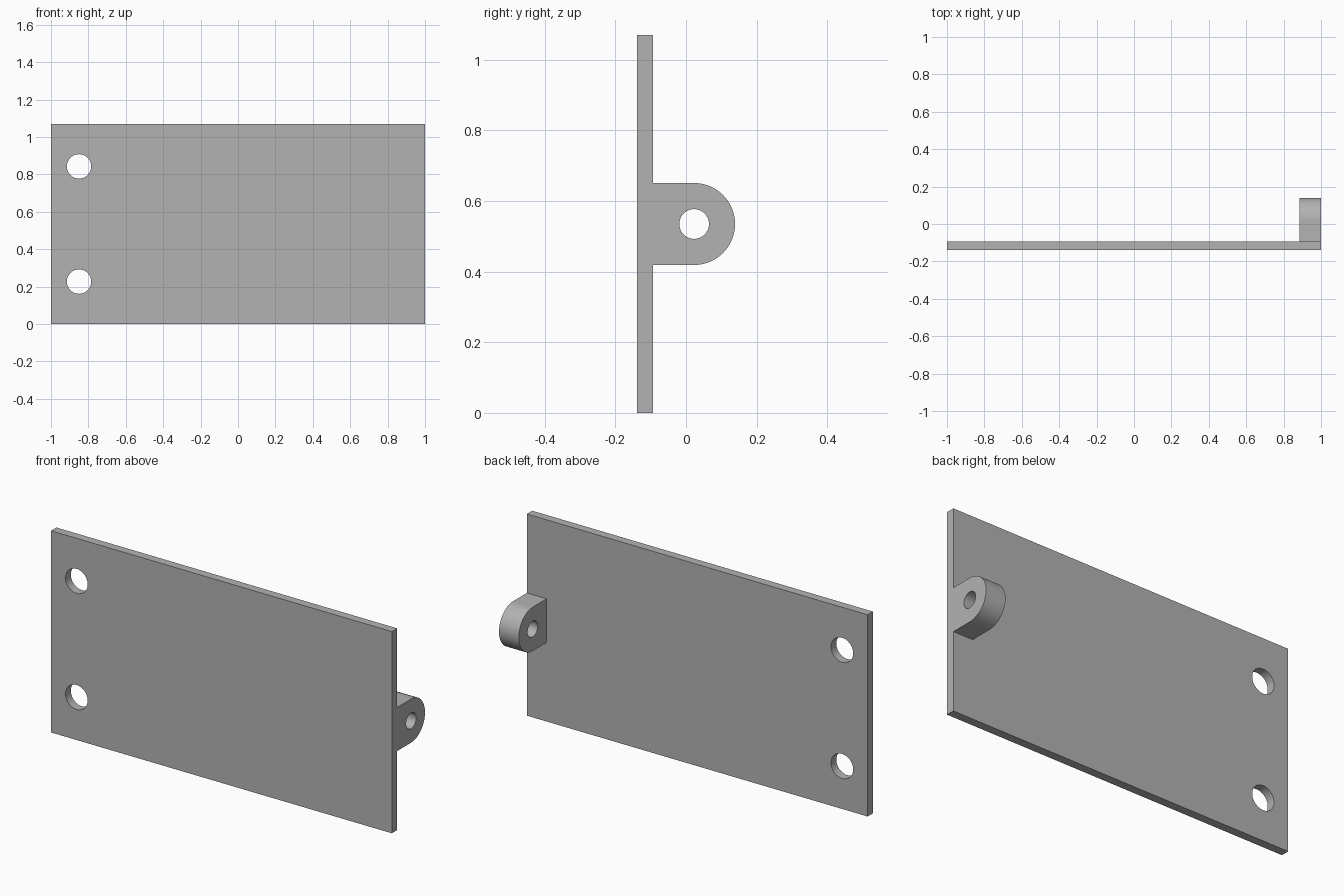
import bpy, bmesh
from math import pi, sin, cos, radians
from mathutils import Matrix, Vector

HEIGHT = 1.07
MID = HEIGHT / 2
FRONT, BACK = -0.139, -0.094      # plate faces
LUG_Y, LUG_R = 0.023, 0.116       # lug eye centre and radius
LUG_X = 0.884                     # inner side of the lug

cube = bpy.data.objects.get("Cube")
if cube:
    bpy.data.objects.remove(cube, do_unlink=True)

grey = bpy.data.materials.new("plain grey")
grey.use_nodes = True
grey.diffuse_color = (0.45, 0.45, 0.45, 1)
grey.node_tree.nodes["Principled BSDF"].inputs["Base Color"].default_value = (0.45, 0.45, 0.45, 1)


def finish(name, bm):
    bmesh.ops.recalc_face_normals(bm, faces=bm.faces)
    mesh = bpy.data.meshes.new(name)
    bm.to_mesh(mesh)
    bm.free()
    mesh.materials.append(grey)
    obj = bpy.data.objects.new(name, mesh)
    bpy.context.collection.objects.link(obj)
    return obj


def prism(name, points, direction):
    bm = bmesh.new()
    face = bm.faces.new([bm.verts.new(p) for p in points])
    new = bmesh.ops.extrude_face_region(bm, geom=[face])["geom"]
    bmesh.ops.translate(bm, vec=Vector(direction),
                        verts=[v for v in new if isinstance(v, bmesh.types.BMVert)])
    return finish(name, bm)


def drill(name, centre, radius, axis):
    bm = bmesh.new()
    bmesh.ops.create_cone(bm, cap_ends=True, segments=64, radius1=radius, radius2=radius,
                          depth=0.4, matrix=Matrix.Translation(centre) @ Matrix.Rotation(pi / 2, 4, axis))
    return finish(name, bm)


def combine(target, tool, operation):
    mod = target.modifiers.new(operation.lower(), 'BOOLEAN')
    mod.operation, mod.solver, mod.object = operation, 'EXACT', tool
    bpy.context.view_layer.objects.active = target
    bpy.ops.object.modifier_apply(modifier=mod.name)
    bpy.data.objects.remove(tool, do_unlink=True)


# Flat plate
plate = prism("plate_with_lug",
              [(-1, FRONT, 0), (1, FRONT, 0), (1, FRONT, HEIGHT), (-1, FRONT, HEIGHT)],
              (0, BACK - FRONT, 0))

# Rounded lug on the back, flush with the plate's end
arc = [radians(-90 + 180 * i / 40) for i in range(41)]
outline = [(LUG_X, LUG_Y + LUG_R * cos(a), MID + LUG_R * sin(a)) for a in arc]
root = (FRONT + BACK) / 2
outline += [(LUG_X, root, MID + LUG_R), (LUG_X, root, MID - LUG_R)]
lug = prism("lug", outline, (1 - LUG_X, 0, 0))
combine(plate, lug, 'UNION')

# Pin hole through the lug
combine(plate, drill("pin_drill", (0.95, LUG_Y, MID), 0.042, 'Y'), 'DIFFERENCE')

# Two mounting holes at the far end
for side in (-1, 1):
    hole = drill("mount_drill", (-0.85, FRONT, MID + side * 0.308), 0.065, 'X')
    combine(plate, hole, 'DIFFERENCE')

# Smooth the curved walls, keep the edges crisp
bpy.ops.object.select_all(action='DESELECT')
plate.select_set(True)
bpy.context.view_layer.objects.active = plate
bpy.ops.object.shade_smooth_by_angle(angle=radians(30))
